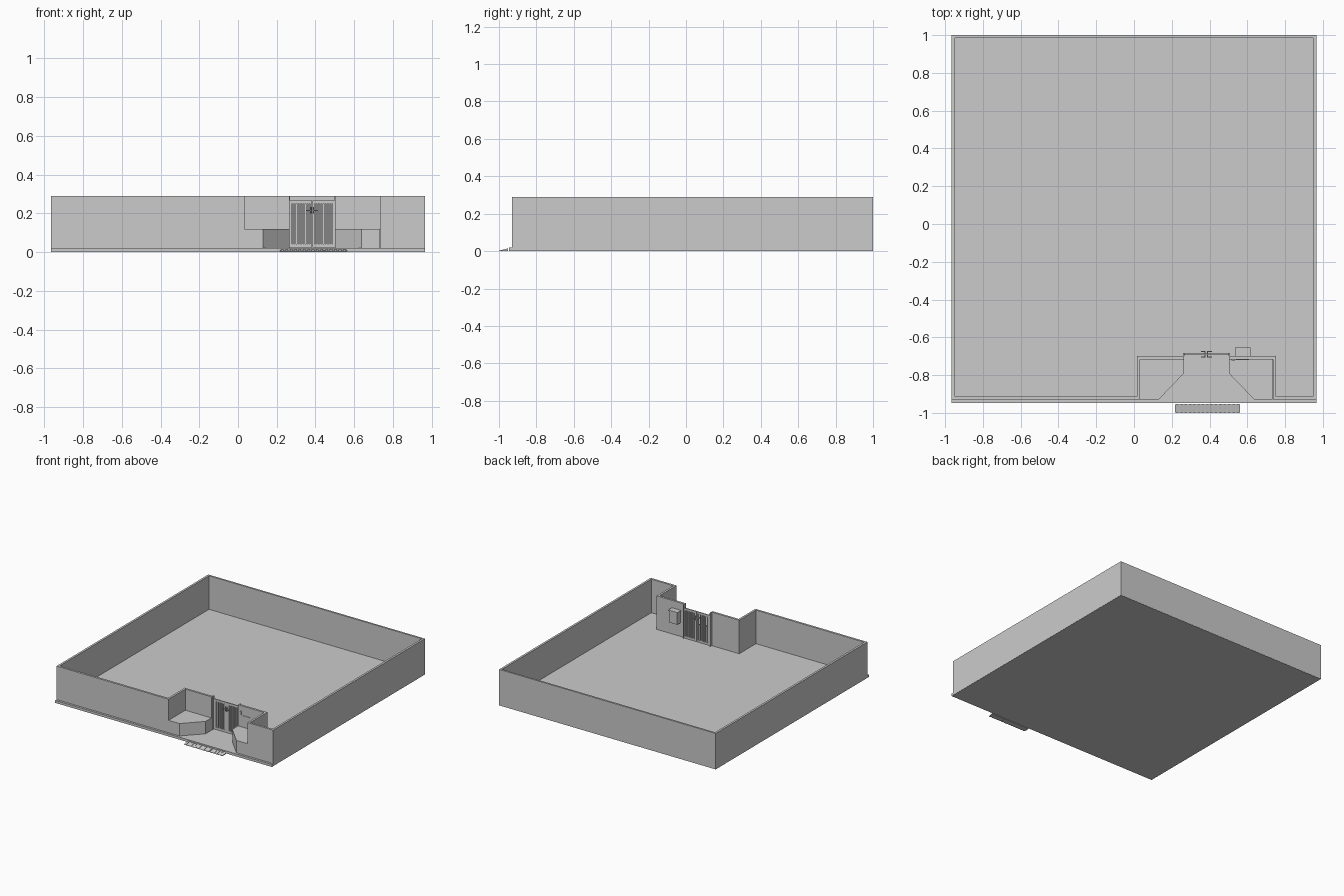
import bpy, bmesh

if "Cube" in bpy.data.objects:
    bpy.data.objects.remove(bpy.data.objects["Cube"])

CX = 0.3835          # centre line of the entrance
H = 0.29             # wall height
FLOOR = 0.02


def finish(name, bm):
    bmesh.ops.recalc_face_normals(bm, faces=bm.faces)
    me = bpy.data.meshes.new(name)
    bm.to_mesh(me)
    bm.free()
    ob = bpy.data.objects.new(name, me)
    bpy.context.collection.objects.link(ob)
    return ob


def add_box(bm, x0, x1, y0, y1, z0, z1):
    vs = bmesh.ops.create_cube(bm, size=1)["verts"]
    for v in vs:
        v.co = (x1 if v.co.x > 0 else x0, y1 if v.co.y > 0 else y0,
                z1 if v.co.z > 0 else z0)


def boxes(name, items):
    bm = bmesh.new()
    for b in items:
        add_box(bm, *b)
    return finish(name, bm)


def add_prism(bm, pts, vec):
    f = bm.faces.new([bm.verts.new(p) for p in pts])
    r = bmesh.ops.extrude_face_region(bm, geom=[f])
    bmesh.ops.translate(bm, vec=vec,
                        verts=[g for g in r["geom"] if isinstance(g, bmesh.types.BMVert)])
    # keep the base cap so that the prism is closed
    if not f.is_valid:
        bm.faces.new([bm.verts.new(p) for p in pts])


def prism(name, pts, z0, z1):
    bm = bmesh.new()
    add_prism(bm, [(x, y, z0) for x, y in pts], (0, 0, z1 - z0))
    return finish(name, bm)


def mir(pts):
    return [(2 * CX - x, y) for x, y in pts]


# ground slab and front kerb
boxes("ground_slab", [(-0.964, 0.964, -0.929, 0.999, 0, FLOOR)])
boxes("front_kerb", [(-0.965, 0.965, -0.947, -0.929, 0, FLOOR)])

# perimeter wall with the recessed entrance and gate opening
outer = [(0.265, -0.717), (0.033, -0.717), (0.033, -0.93), (-0.965, -0.93), (-0.965, 1),
         (0.965, 1), (0.965, -0.93), (0.735, -0.93), (0.735, -0.717), (0.502, -0.717)]
inner = [(0.265, -0.70), (0.016, -0.70), (0.016, -0.913), (-0.948, -0.913), (-0.948, 0.985),
         (0.948, 0.985), (0.948, -0.913), (0.752, -0.913), (0.752, -0.70), (0.502, -0.70)]
prism("perimeter_wall", outer + inner[::-1], 0.001, H)

# planters on both sides of the entrance
planter = [(0.033, -0.717), (0.265, -0.717), (0.265, -0.79), (0.13, -0.93), (0.033, -0.93)]
prism("planter_left", planter, 0.001, 0.12)
prism("planter_right", mir(planter), 0.001, 0.12)

# gate posts
boxes("gate_posts", [(0.260, 0.268, -0.70, -0.683, FLOOR, H - 0.002),
                     (0.499, 0.507, -0.70, -0.683, FLOOR, H - 0.002)])

# two barred gate leaves with handles
GY0, GY1 = -0.693, -0.685
for side, x0, x1 in (("left", 0.268, CX - 0.001), ("right", CX + 0.001, 0.499)):
    w, n, stile = x1 - x0, 8, 0.011
    parts = [(x0, x1, GY0, GY1, 0.024, 0.042), (x0, x1, GY0, GY1, 0.25, 0.267),
             (x0, x0 + stile, GY0, GY1, 0.042, 0.25),
             (x1 - stile, x1, GY0, GY1, 0.042, 0.25)]
    pitch = (w - 2 * stile) / n
    for i in range(n):
        c = x0 + stile + (i + 0.5) * pitch
        parts.append((c - 0.0036, c + 0.0036, GY0 + 0.001, GY1 - 0.001, 0.042, 0.25))
    boxes("gate_leaf_" + side, parts)

    s = -1 if side == "left" else 1
    hp = []
    for ya, yb in ((-0.706, -0.701), (-0.677, -0.672)):
        a, b = sorted((CX + s * 0.006, CX + s * 0.030))
        hp.append((a, b, ya, yb, 0.211, 0.218))
        a, b = sorted((CX + s * 0.004, CX + s * 0.009))
        hp.append((a, b, min(ya, GY1), max(yb, GY0), 0.200, 0.232))
    boxes("gate_handle_" + side, hp)

# mailbox behind the wall, its slot plate and the intercom
boxes("mailbox", [(0.538, 0.612, -0.70, -0.657, 0.13, 0.225),
                  (0.534, 0.616, -0.70, -0.653, 0.225, 0.231)])
boxes("mailbox_slot_plate", [(0.54, 0.61, -0.721, -0.716, 0.20, 0.215)])
boxes("intercom", [(0.515, 0.534, -0.722, -0.716, 0.218, 0.245)])

# sloped kerb ramp in two ribbed sections
for name, x0, x1, n in (("ramp_left", 0.218, 0.444, 10), ("ramp_right", 0.446, 0.562, 5)):
    bm = bmesh.new()
    prof = [(-0.998, 0), (-0.998, 0.002), (-0.955, 0.011), (-0.955, 0)]
    add_prism(bm, [(x0, y, z) for y, z in prof], (x1 - x0, 0, 0))
    step = (x1 - x0) / n
    rib = [(-1.0, 0), (-1.0, 0.003), (-0.953, 0.014), (-0.953, 0)]
    for i in range(n):
        add_prism(bm, [(x0 + (i + 0.2) * step, y, z) for y, z in rib], (step * 0.6, 0, 0))
    finish(name, bm)
